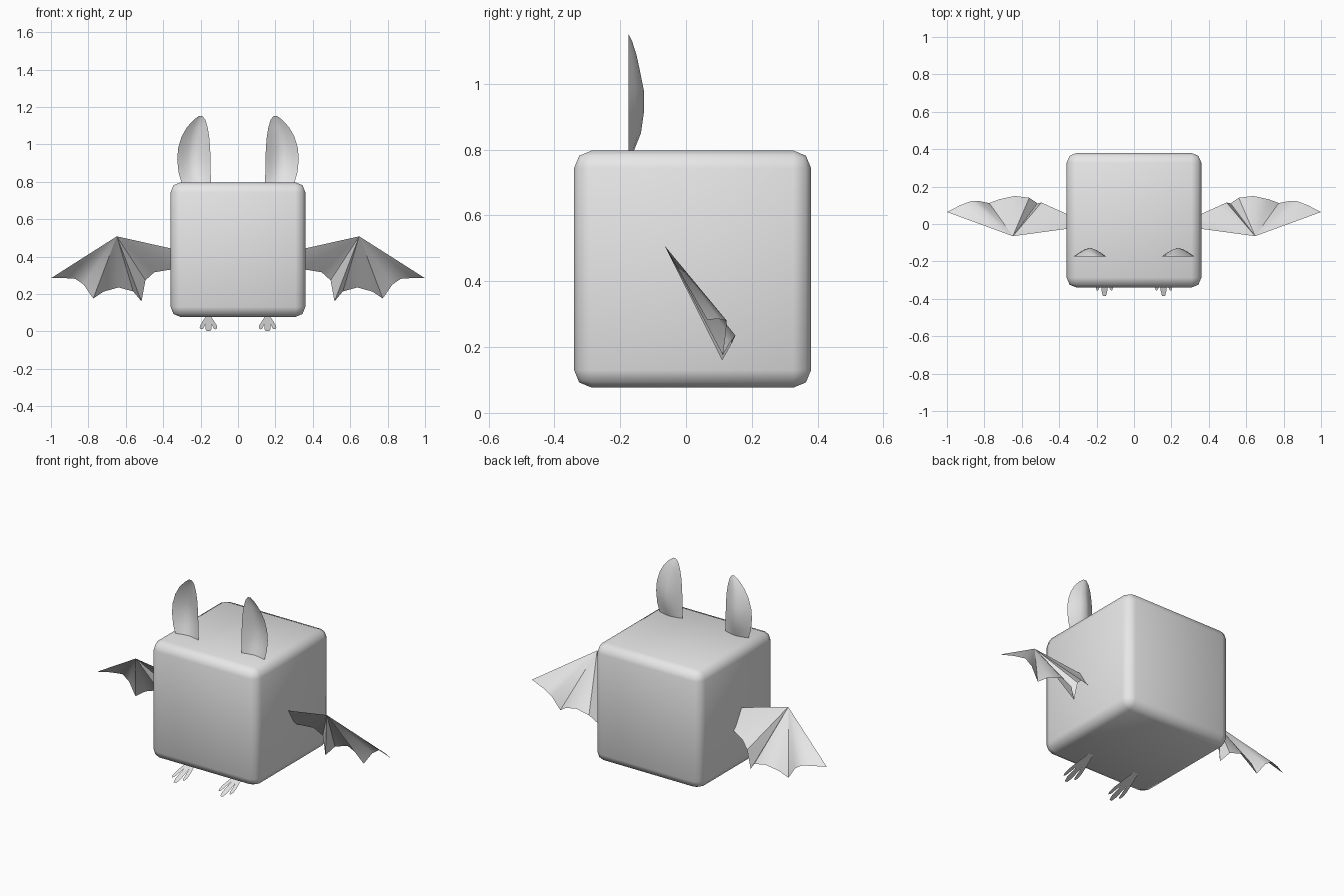
import bpy, bmesh, math

if "Cube" in bpy.data.objects:
    bpy.data.objects.remove(bpy.data.objects["Cube"])

grey = bpy.data.materials.new("grey")
grey.diffuse_color = (0.8, 0.8, 0.8, 1)
grey.use_nodes = True
grey.node_tree.nodes["Principled BSDF"].inputs["Base Color"].default_value = grey.diffuse_color


def make(name, verts, faces, angle=None):
    """Build a mesh part; smooth everything or only below an angle."""
    me = bpy.data.meshes.new(name)
    me.from_pydata(verts, [], faces)
    me.materials.append(grey)
    ob = bpy.data.objects.new(name, me)
    bpy.context.collection.objects.link(ob)
    me.shade_smooth()
    if angle:
        me.set_sharp_from_angle(angle=math.radians(angle))
    return ob


def pair(name, verts, faces, angle=None):
    """Right part plus its mirrored left twin."""
    make("right_" + name, verts, faces, angle)
    make("left_" + name, [(-x, y, z) for x, y, z in verts],
         [tuple(reversed(f)) for f in faces], angle)


# Body: rounded cube
bm = bmesh.new()
bmesh.ops.create_cube(bm, size=0.72)
bmesh.ops.translate(bm, verts=bm.verts, vec=(0, 0.02, 0.437))
bmesh.ops.bevel(bm, geom=bm.edges[:], offset=0.053, segments=2, profile=0.5, affect='EDGES')
me = bpy.data.meshes.new("body")
bm.to_mesh(me)
bm.free()
me.materials.append(grey)
me.shade_smooth()
bpy.context.collection.objects.link(bpy.data.objects.new("body", me))

# Ears: cupped sheets, rows of (z, inner x, outer x, cup depth)
rows = [(0.77, 0.145, 0.29, 0.01), (0.80, 0.145, 0.303, 0.018), (0.85, 0.146, 0.318, 0.038),
        (0.92, 0.147, 0.325, 0.048), (0.98, 0.149, 0.32, 0.047), (1.04, 0.154, 0.302, 0.035),
        (1.09, 0.162, 0.274, 0.024), (1.13, 0.174, 0.238, 0.011), (1.152, 0.19, 0.209, 0.0)]
N = 6
verts = [(a + (b - a) * i / N, -0.175 + d * (1 - abs(2 * i / N - 1) ** 1.4), z)
         for z, a, b, d in rows for i in range(N + 1)]
faces = [(r * (N + 1) + i, r * (N + 1) + i + 1, (r + 1) * (N + 1) + i + 1, (r + 1) * (N + 1) + i)
         for r in range(len(rows) - 1) for i in range(N)]
pair("ear", verts, faces)

# Wings: membrane fanned from the wrist to a scalloped rim
wrist = (0.648, -0.065, 0.508)
rim = [(0.33, -0.022, 0.437), (0.33, 0.04, 0.335), (0.447, 0.093, 0.316), (0.495, 0.115, 0.273),
       (0.516, 0.11, 0.16), (0.56, 0.14, 0.213), (0.638, 0.15, 0.235), (0.72, 0.132, 0.212),
       (0.774, 0.112, 0.176), (0.825, 0.122, 0.25), (0.87, 0.123, 0.281), (0.93, 0.1, 0.285),
       (1.0, 0.064, 0.284)]
pair("wing", [wrist] + rim, [(0, i, i + 1) for i in range(1, len(rim))], 40)

# Feet: flat sloping three-toed sheets, half outline of (x offset, z)
half = [(0.013, 0.09), (0.016, 0.076), (0.03, 0.055), (0.045, 0.03), (0.047, 0.018),
        (0.04, 0.011), (0.029, 0.014), (0.015, 0.042), (0.016, 0.012), (0.008, 0.001)]
outline = half + [(-x, z) for x, z in reversed(half)]
verts = [(0.158 + x, -0.38 + 2.8 * (z - 0.003), z) for x, z in outline]
pair("foot", verts, [tuple(reversed(range(len(verts))))])
